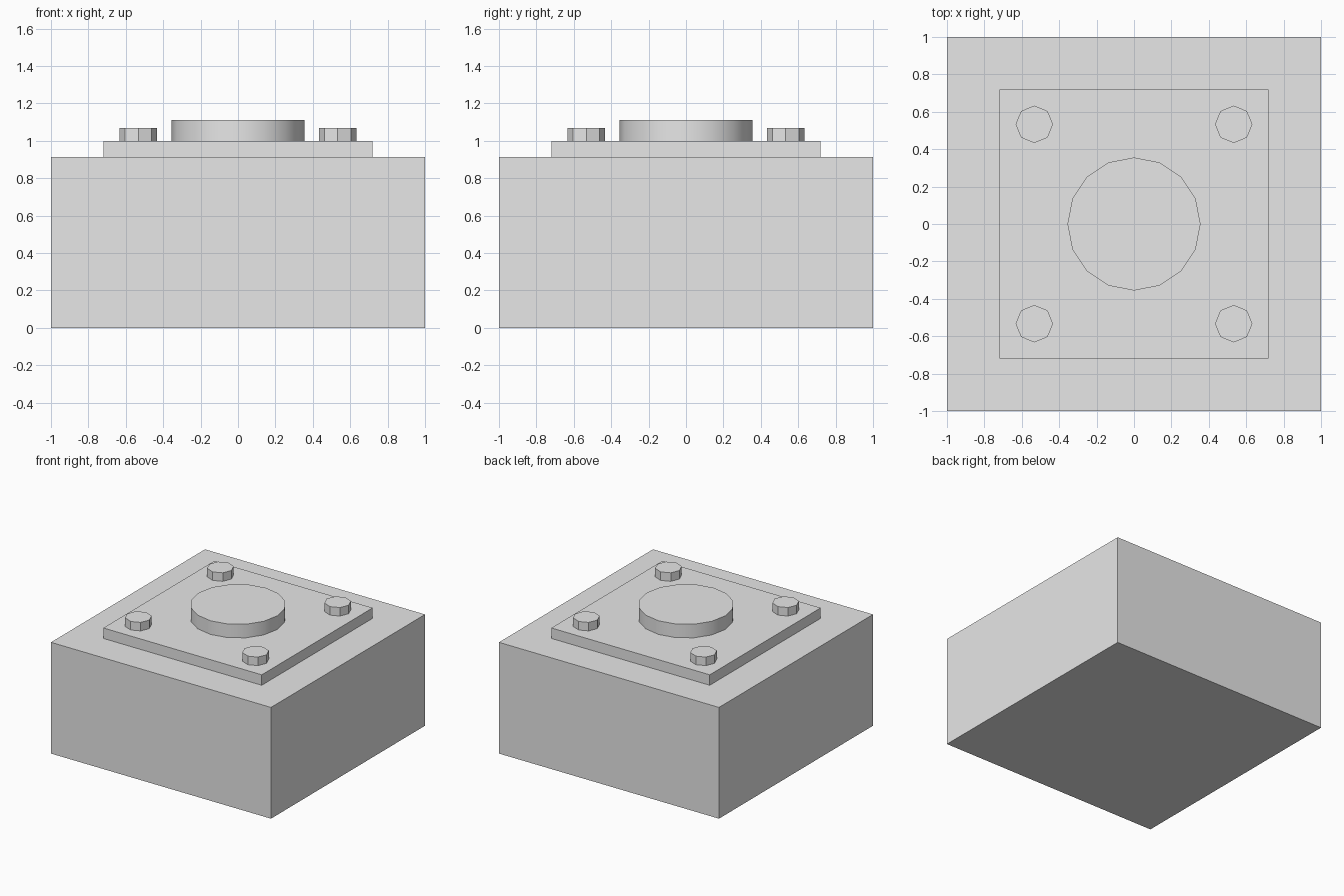
import bpy

if "Cube" in bpy.data.objects:
    bpy.data.objects.remove(bpy.data.objects["Cube"])

grey = bpy.data.materials.new("light_grey")
grey.diffuse_color = (0.8, 0.8, 0.8, 1)
grey.use_nodes = True
grey.node_tree.nodes["Principled BSDF"].inputs["Base Color"].default_value = grey.diffuse_color


def block(name, half, z0, z1):
    bpy.ops.mesh.primitive_cube_add(size=1, location=(0, 0, (z0 + z1) / 2))
    ob = bpy.context.object
    ob.scale = (half * 2, half * 2, z1 - z0)
    return finish(ob, name)


def disc(name, x, y, radius, sides, z0, z1):
    bpy.ops.mesh.primitive_cylinder_add(vertices=sides, radius=radius, depth=z1 - z0,
                                        location=(x, y, (z0 + z1) / 2))
    return finish(bpy.context.object, name)


def finish(ob, name):
    ob.name = name
    bpy.ops.object.transform_apply(location=True, rotation=False, scale=True)
    ob.data.materials.append(grey)
    return ob


# Main body and raised cover plate
block("base_block", 1.0, 0, 0.914)
block("cover_plate", 0.72, 0.914, 1.0)

# Smooth central boss
disc("central_boss", 0, 0, 0.356, 16, 1.0, 1.112)
bpy.ops.object.shade_smooth_by_angle(angle=0.6)

# Flat-sided bolt heads at the plate corners
for sx in (-1, 1):
    for sy in (-1, 1):
        disc("bolt_head", sx * 0.533, sy * 0.533, 0.1, 8, 1.0, 1.07)
